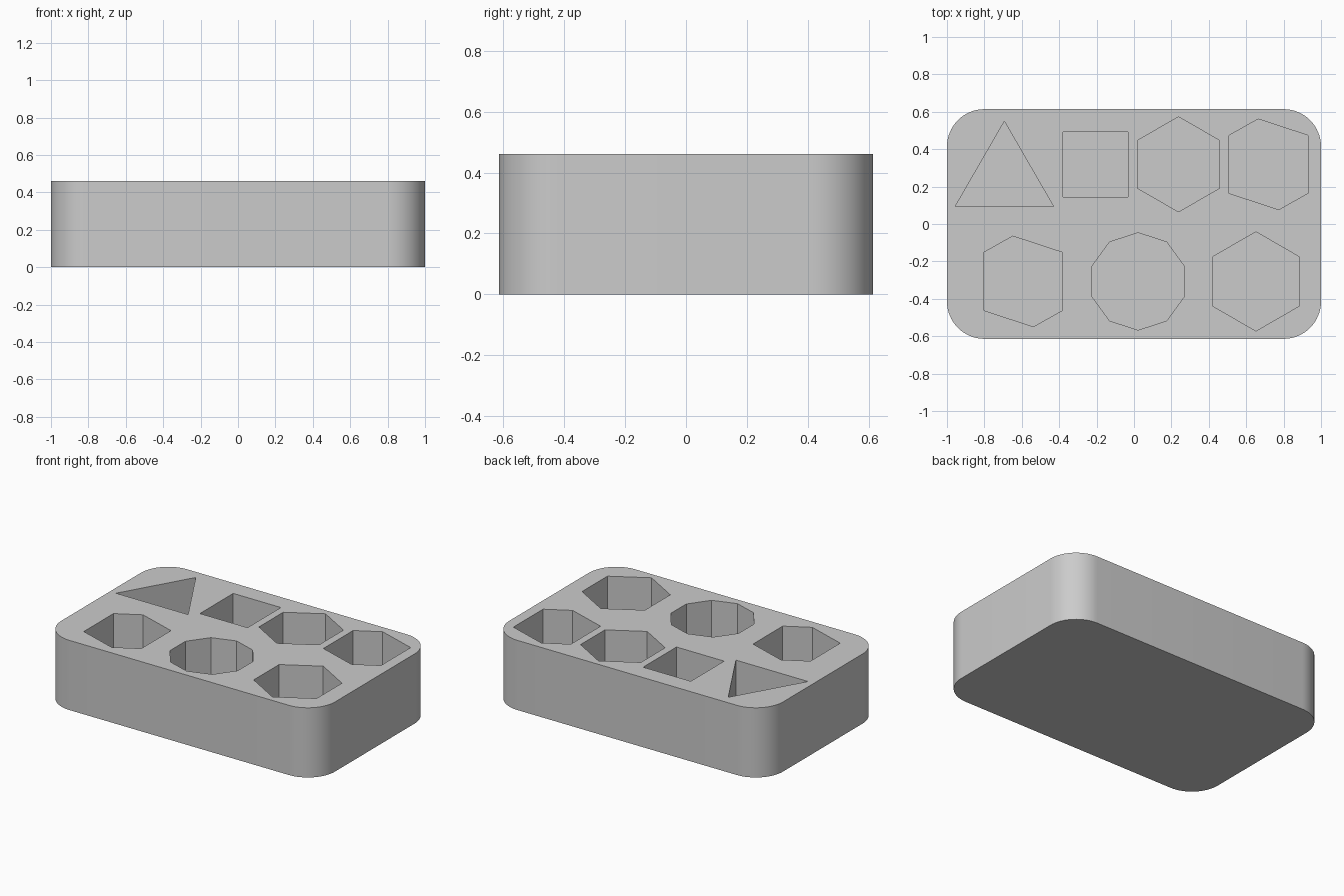
import bpy, bmesh, math
from mathutils import Vector

old = bpy.data.objects.get("Cube")
if old:
    bpy.data.objects.remove(old, do_unlink=True)

LENGTH, WIDTH, HEIGHT = 2.0, 1.228, 0.46
CORNER, FLOOR = 0.2, 0.06

grey = bpy.data.materials.new("plain grey")
grey.use_nodes = True
colour = (0.6, 0.6, 0.6, 1)
grey.diffuse_color = colour
grey.node_tree.nodes["Principled BSDF"].inputs["Base Color"].default_value = colour


def make_object(name, bm):
    mesh = bpy.data.meshes.new(name)
    bmesh.ops.recalc_face_normals(bm, faces=bm.faces)
    bm.to_mesh(mesh)
    bm.free()
    mesh.materials.append(grey)
    obj = bpy.data.objects.new(name, mesh)
    bpy.context.collection.objects.link(obj)
    return obj


def regular(sides, radius, turn=90):
    """Regular polygon outline, first corner pointing to the back."""
    angles = [math.radians(turn) + math.tau * i / sides for i in range(sides)]
    return [(radius * math.cos(a), radius * math.sin(a)) for a in angles]


def add_prism(bm, outline, cx, cy):
    """Upright prism from the pocket floor to above the block."""
    base = bm.faces.new([bm.verts.new((cx + x, cy + y, FLOOR)) for x, y in outline])
    top = bmesh.ops.extrude_face_region(bm, geom=[base])["geom"]
    verts = [v for v in top if isinstance(v, bmesh.types.BMVert)]
    bmesh.ops.translate(bm, verts=verts, vec=(0, 0, HEIGHT))


# Block with rounded upright corners
bm = bmesh.new()
bmesh.ops.create_cube(bm, size=1)
bmesh.ops.scale(bm, verts=bm.verts, vec=(LENGTH, WIDTH, HEIGHT))
bmesh.ops.translate(bm, verts=bm.verts, vec=(0, 0, HEIGHT / 2))
upright = [e for e in bm.edges
           if abs((e.verts[0].co - e.verts[1].co).normalized().z) > 0.9]
bmesh.ops.bevel(bm, geom=upright, offset=CORNER, segments=16, profile=0.5,
                affect='EDGES')
block = make_object("shape_sorter_block", bm)

# Pockets: back row, then front row
half_skew = [(-0.21, 0.155), (-0.055, 0.242), (0.21, 0.155)]
skewed = half_skew + [(-x, -y) for x, y in half_skew]
back, front = 0.319, -0.307
bm = bmesh.new()
add_prism(bm, regular(3, 0.304), -0.693, 0.245)
add_prism(bm, regular(4, 0.246, 45), -0.206, back)
add_prism(bm, regular(6, 0.254), 0.238, back)
add_prism(bm, skewed, 0.719, back)
add_prism(bm, skewed, -0.593, front)
add_prism(bm, regular(10, 0.26), 0.022, front)
add_prism(bm, regular(6, 0.265), 0.652, front)
cutter = make_object("pocket_cutter", bm)
cutter.hide_render = True

# Cut the pockets and shade
cut = block.modifiers.new("pockets", 'BOOLEAN')
cut.operation = 'DIFFERENCE'
cut.solver = 'EXACT'
cut.object = cutter
bpy.ops.object.select_all(action='DESELECT')
bpy.context.view_layer.objects.active = block
block.select_set(True)
bpy.ops.object.modifier_apply(modifier=cut.name)
bpy.data.objects.remove(cutter, do_unlink=True)
bpy.ops.object.shade_smooth_by_angle(angle=math.radians(25))
